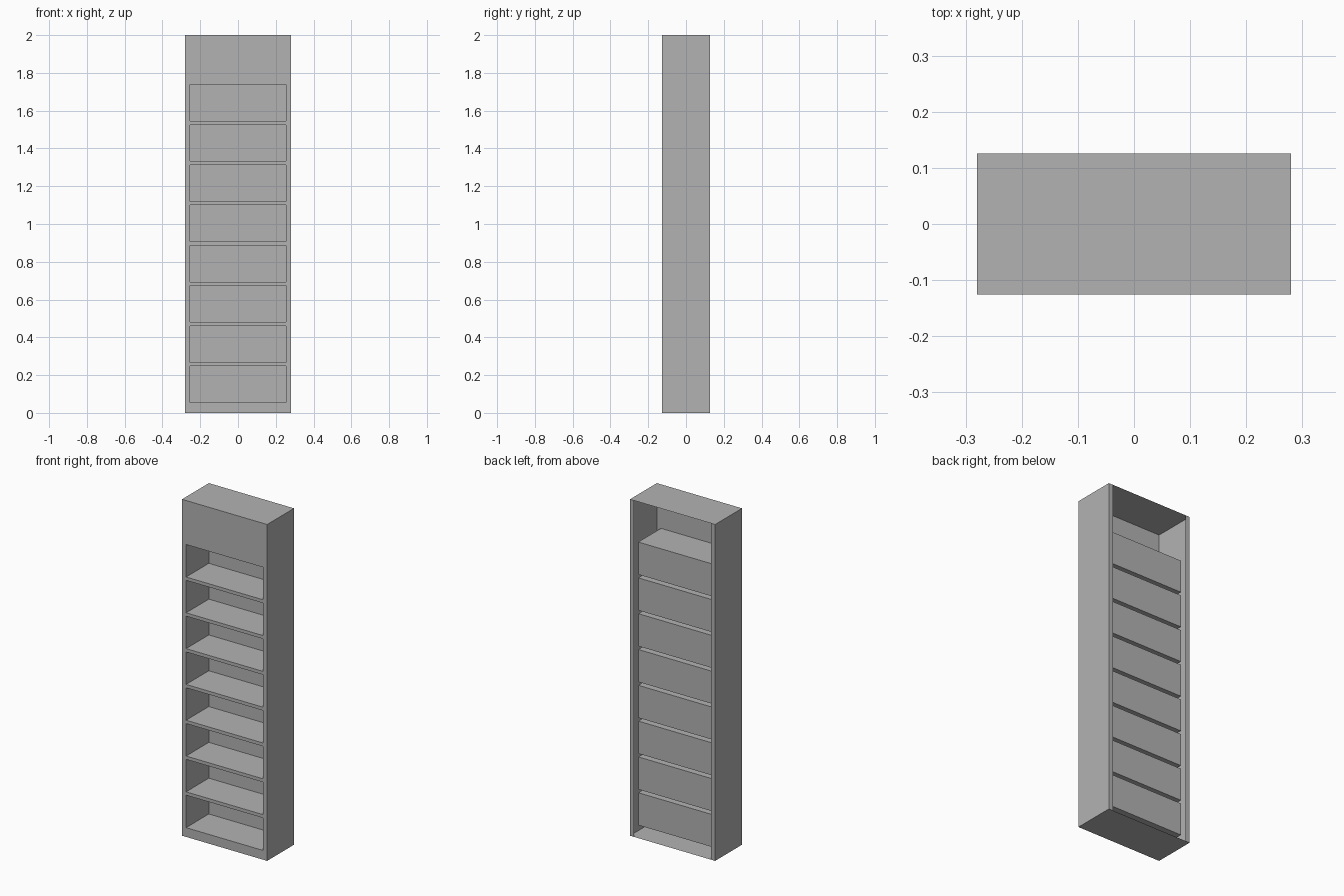
import bpy
import bmesh

W, D, H = 0.28, 0.126, 2.0       # half width, half depth, height
LIP = 0.027                      # width of frame beside the openings
POCKETS, FIRST, TALL, PITCH = 8, 0.055, 0.193, 0.2129
DEPTH = 0.213

cube = bpy.data.objects.get("Cube")
if cube:
    bpy.data.objects.remove(cube, do_unlink=True)

grey = bpy.data.materials.new("grey_sheet_metal")
grey.use_nodes = True
colour = (0.45, 0.45, 0.45, 1)
grey.diffuse_color = colour
grey.node_tree.nodes["Principled BSDF"].inputs["Base Color"].default_value = colour


def finish(bm, name):
    mesh = bpy.data.meshes.new(name)
    bm.to_mesh(mesh)
    bm.free()
    mesh.materials.append(grey)
    obj = bpy.data.objects.new(name, mesh)
    bpy.context.collection.objects.link(obj)
    return obj


def quad(bm, *points):
    return bm.faces.new([bm.verts.new(p) for p in points])


# Bent side sheets, each folded inward at the back
for name, s in (("right_side", -1), ("left_side", 1)):
    bm = bmesh.new()
    path = [(s * W, -D), (s * W, D), (s * (W - LIP), D)]
    for a, b in zip(path, path[1:]):
        ends = (a, b) if s > 0 else (b, a)
        (x0, y0), (x1, y1) = ends
        quad(bm, (x0, y0, 0), (x1, y1, 0), (x1, y1, H), (x0, y0, H))
    bmesh.ops.remove_doubles(bm, verts=bm.verts, dist=0.0001)
    finish(bm, name)

# Top and bottom sheets
for name, z, s in (("top_sheet", H, 1), ("bottom_sheet", 0, -1)):
    bm = bmesh.new()
    quad(bm, (-W, -D * s, z), (W, -D * s, z), (W, D * s, z), (-W, D * s, z))
    finish(bm, name)

# Front sheet: a grid whose middle cells are pushed back into open pockets
bm = bmesh.new()
columns = [-W, -W + LIP, W - LIP, W]
rows = [0]
for i in range(POCKETS):
    low = FIRST + i * PITCH
    rows += [low, low + TALL]
rows.append(H)
openings = []
for r, (z0, z1) in enumerate(zip(rows, rows[1:])):
    for c, (x0, x1) in enumerate(zip(columns, columns[1:])):
        face = quad(bm, (x0, -D, z0), (x1, -D, z0), (x1, -D, z1), (x0, -D, z1))
        if c == 1 and r % 2 == 1:
            openings.append(face)
bmesh.ops.remove_doubles(bm, verts=bm.verts, dist=0.0001)
bm.normal_update()
bmesh.ops.inset_individual(bm, faces=openings, thickness=0, depth=-DEPTH)
finish(bm, "front_with_shelf_pockets")
